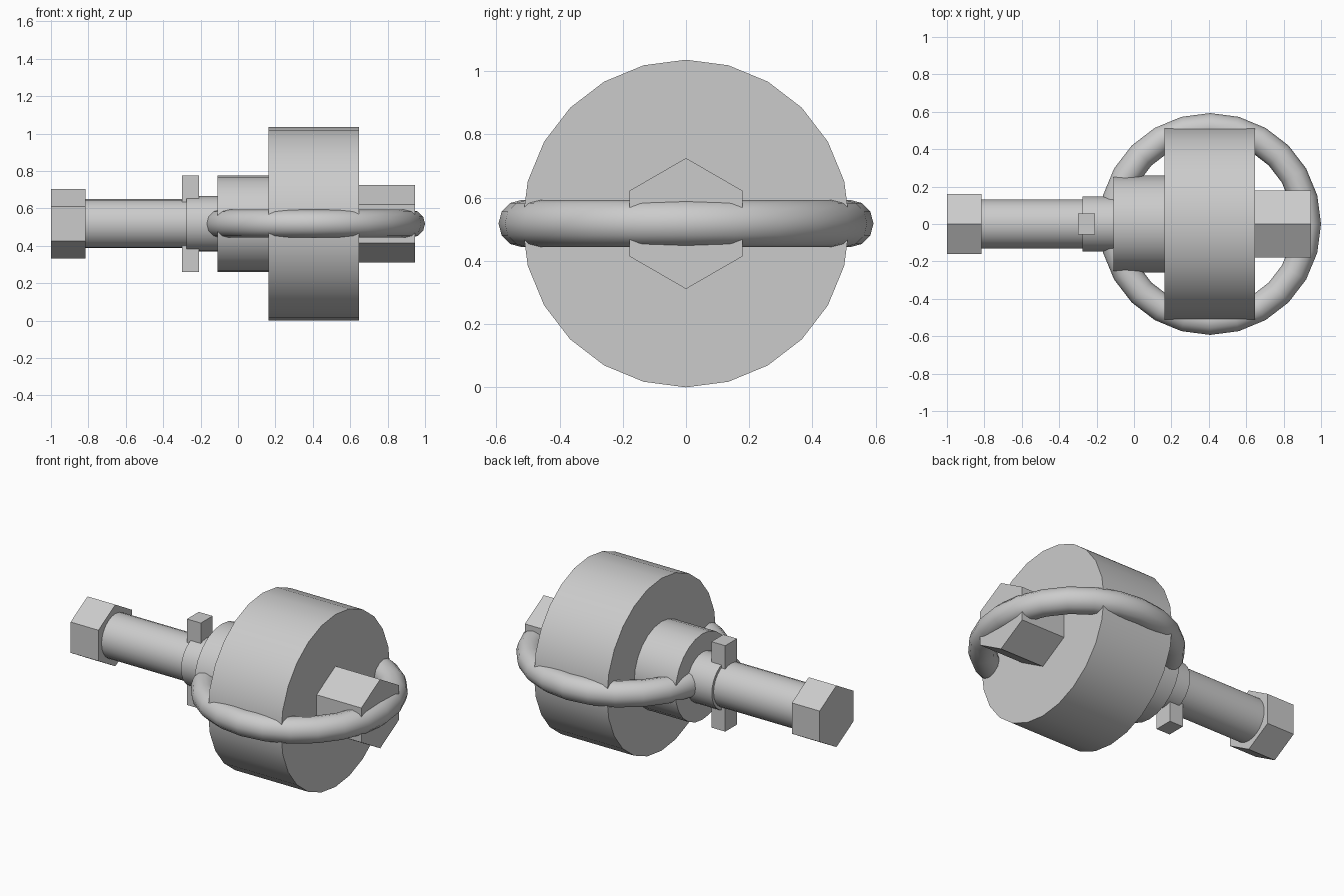
import bpy
import bmesh
from math import sin, cos, pi, radians

AXIS_Z = 0.518


def finish(obj):
    """Smooth the curved sides and keep the hard edges."""
    bpy.ops.object.select_all(action='DESELECT')
    obj.select_set(True)
    bpy.context.view_layer.objects.active = obj
    bpy.ops.object.shade_smooth_by_angle(angle=radians(32))


def prism(name, x0, x1, radius, sides=24):
    """Regular prism along x, with one corner pointing straight up."""
    bm = bmesh.new()
    angles = [2 * pi * i / sides for i in range(sides)]
    base = bm.faces.new([bm.verts.new((x0, radius * sin(a), radius * cos(a)))
                         for a in angles])
    new = bmesh.ops.extrude_face_region(bm, geom=[base], use_keep_orig=True)
    moved = [g for g in new["geom"] if isinstance(g, bmesh.types.BMVert)]
    bmesh.ops.translate(bm, vec=(x1 - x0, 0, 0), verts=moved)
    bmesh.ops.recalc_face_normals(bm, faces=bm.faces)
    mesh = bpy.data.meshes.new(name)
    bm.to_mesh(mesh)
    bm.free()
    obj = bpy.data.objects.new(name, mesh)
    obj.location.z = AXIS_Z
    bpy.context.collection.objects.link(obj)
    finish(obj)
    return obj


default = bpy.data.objects.get("Cube")
if default:
    bpy.data.objects.remove(default)

# Shaft with its six-sided pommel
prism("pommel", -1.0, -0.815, 0.185, sides=6)
prism("handle", -0.83, -0.2, 0.131)
prism("collar", -0.275, -0.1, 0.148)

# Upright bar crossing the shaft
bpy.ops.mesh.primitive_cube_add(size=1, location=(-0.254, 0, AXIS_Z))
bar = bpy.context.object
bar.name = "cross_bar"
bar.scale = (0.092, 0.112, 0.516)

# Stepped head and six-sided striking face
prism("neck", -0.11, 0.18, 0.258)
prism("head", 0.163, 0.648, 0.518)
prism("striking_face", 0.63, 0.945, 0.207, sides=6)

# Ring around the head
bpy.ops.mesh.primitive_torus_add(location=(0.407, 0, AXIS_Z),
                                 major_segments=24, minor_segments=12,
                                 major_radius=0.518, minor_radius=0.075)
ring = bpy.context.object
ring.name = "ring"
bpy.ops.object.shade_smooth()
